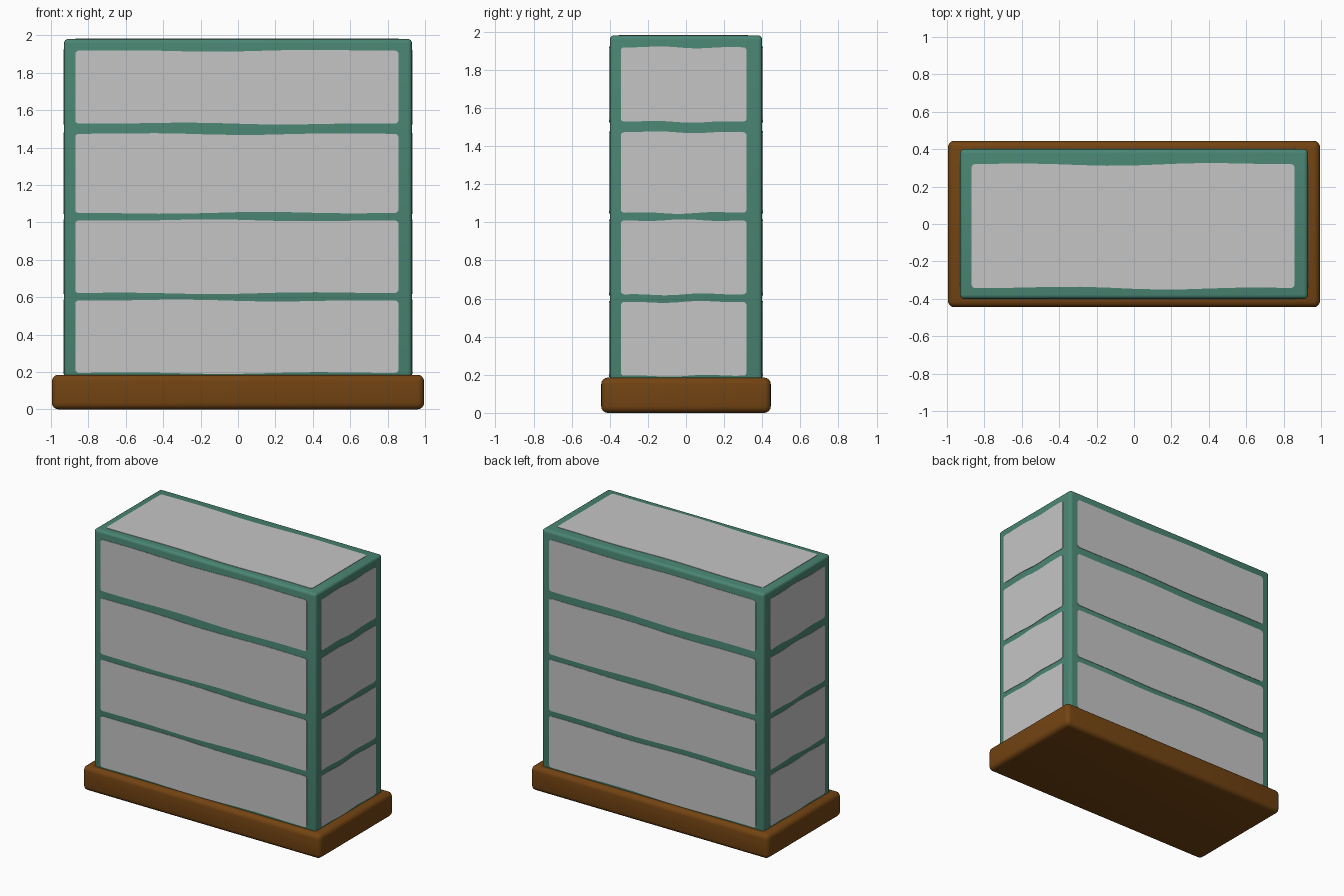
import bpy, bmesh, math, random
from mathutils import Vector

if "Cube" in bpy.data.objects:
    bpy.data.objects.remove(bpy.data.objects["Cube"])

random.seed(4)


def material(name, rgb):
    m = bpy.data.materials.new(name)
    m.diffuse_color = (*rgb, 1)
    m.use_nodes = True
    m.node_tree.nodes["Principled BSDF"].inputs["Base Color"].default_value = m.diffuse_color
    return m


TEAL = material("teal_frame", (0.068, 0.235, 0.17))
GREY = material("pale_grey_panel", (0.56, 0.56, 0.56))
BROWN = material("brown_base", (0.17, 0.057, 0.006))


def add_object(name, bm, mat):
    mesh = bpy.data.meshes.new(name)
    bm.to_mesh(mesh)
    bm.free()
    mesh.materials.append(mat)
    obj = bpy.data.objects.new(name, mesh)
    bpy.context.collection.objects.link(obj)
    return obj


def rounded_box(name, hx, hy, z0, z1, bevel, mat):
    bm = bmesh.new()
    bmesh.ops.create_cube(bm, size=1)
    for v in bm.verts:
        v.co = (v.co.x * 2 * hx, v.co.y * 2 * hy, z0 + (v.co.z + 0.5) * (z1 - z0))
    bmesh.ops.bevel(bm, geom=bm.edges[:], offset=bevel, segments=4,
                    profile=0.5, affect='EDGES')
    for f in bm.faces:
        f.smooth = True
    obj = add_object(name, bm, mat)
    bpy.ops.object.select_all(action='DESELECT')
    obj.select_set(True)
    bpy.context.view_layer.objects.active = obj
    bpy.ops.object.shade_smooth_by_angle(angle=math.radians(35))
    return obj


def panel(name, u, v, dist, u0, u1, v0, v1, r=0.018, wobble=0.006):
    """Thin plate with rounded corners and gently uneven long edges."""
    u, v = Vector(u), Vector(v)
    n = u.cross(v)
    pts = []
    # corner arcs, counter-clockwise from the lower right
    corners = [(u1 - r, v0 + r, -90), (u1 - r, v1 - r, 0),
               (u0 + r, v1 - r, 90), (u0 + r, v0 + r, 180)]
    for i, (a, b, start) in enumerate(corners):
        for k in range(4):
            t = math.radians(start + 30 * k)
            pts.append((a + r * math.cos(t), b + r * math.sin(t)))
        if i in (1, 3):  # wavy top and bottom edge
            phase = random.uniform(0, 6.28)
            edge, direction = (v1, -1) if i == 1 else (v0, 1)
            steps = 12
            for k in range(1, steps):
                s = k / steps
                f = s if direction == 1 else 1 - s
                w = wobble * math.sin(math.pi * s) * math.sin(phase + 9 * s)
                pts.append((u0 + r + (u1 - u0 - 2 * r) * f, edge + w))
    bm = bmesh.new()
    face = bm.faces.new([bm.verts.new(n * (dist - 0.003) + u * a + v * b)
                         for a, b in pts])
    ext = bmesh.ops.extrude_face_region(bm, geom=[face])
    for g in ext['geom']:
        if isinstance(g, bmesh.types.BMVert):
            g.co += n * 0.006
    bmesh.ops.recalc_face_normals(bm, faces=bm.faces)
    return add_object(name, bm, GREY)


# Base slab and frame block
rounded_box("base", 0.995, 0.445, 0.0, 0.185, 0.035, BROWN)
rounded_box("frame", 0.93, 0.40, 0.15, 1.98, 0.022, TEAL)

# Four rows of panels on every side
rows = [(0.195, 0.582), (0.622, 1.01), (1.05, 1.473), (1.528, 1.918)]
sides = [("front", (1, 0, 0), 0.40, -0.87, 0.858),
         ("right", (0, 1, 0), 0.93, -0.342, 0.318),
         ("back", (-1, 0, 0), 0.40, -0.865, 0.865),
         ("left", (0, -1, 0), 0.93, -0.33, 0.33)]
for side, u, dist, a, b in sides:
    for i, (z0, z1) in enumerate(rows):
        panel(f"{side}_panel_{i + 1}", u, (0, 0, 1), dist, a, b, z0, z1)

# Top panel
panel("top_panel", (1, 0, 0), (0, 1, 0), 1.98, -0.868, 0.858, -0.342, 0.32,
      wobble=0.009)
